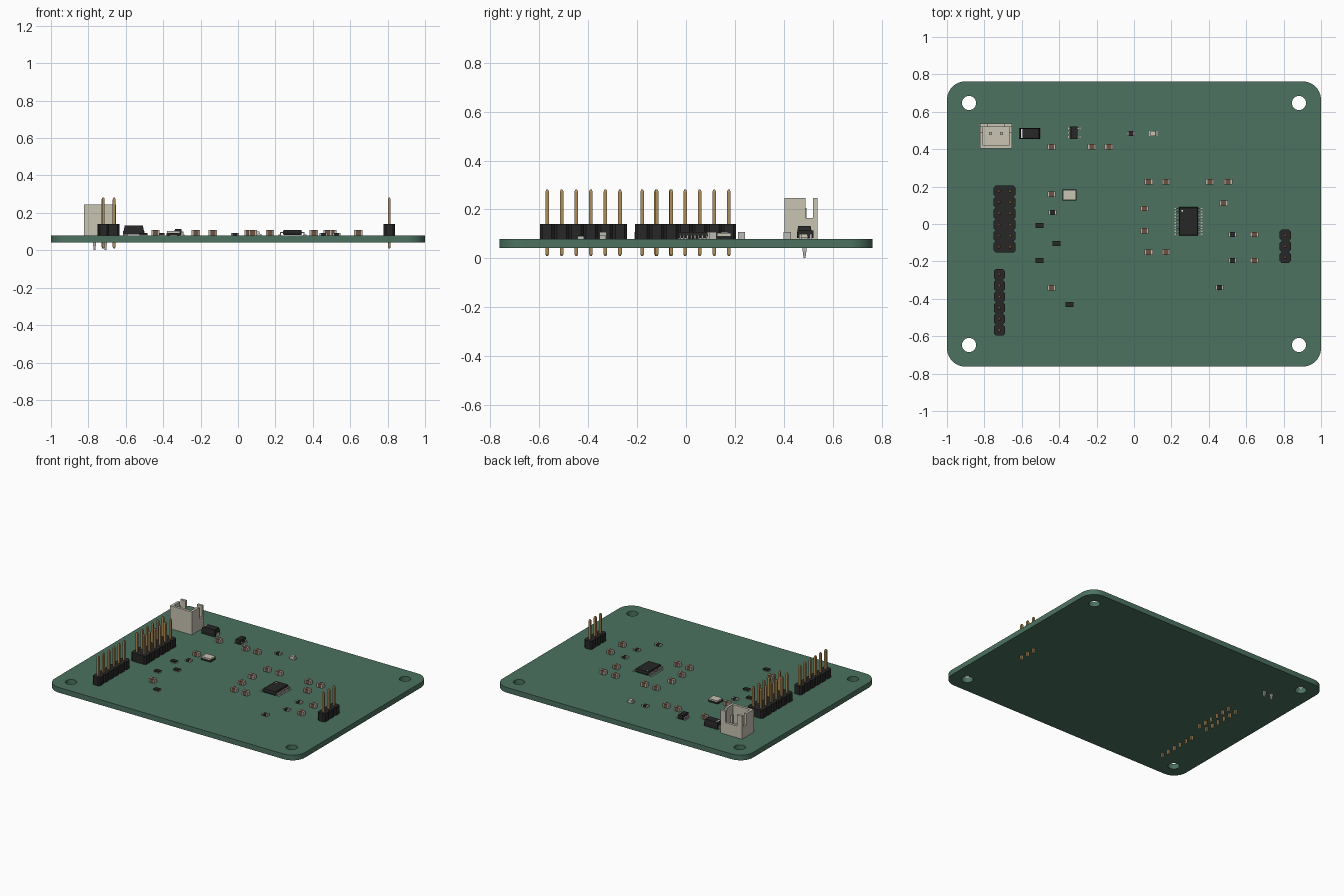
import bpy, bmesh, math
from mathutils import Matrix, Vector

if "Cube" in bpy.data.objects:
    bpy.data.objects.remove(bpy.data.objects["Cube"])


def material(name, rgb):
    m = bpy.data.materials.new(name)
    m.diffuse_color = (*rgb, 1)
    m.use_nodes = True
    m.node_tree.nodes["Principled BSDF"].inputs["Base Color"].default_value = m.diffuse_color
    return m


GREEN = material("board green", (0.072, 0.168, 0.119))
BLACK = material("plastic black", (0.021, 0.020, 0.020))
GOLD = material("pin gold", (0.42, 0.27, 0.10))
CREAM = material("connector cream", (0.58, 0.55, 0.45))
SILVER = material("solder silver", (0.50, 0.49, 0.46))
BROWN = material("ceramic brown", (0.15, 0.085, 0.05))
WHITE = material("marking white", (0.78, 0.78, 0.75))

TOP, THICK, PITCH = 0.08, 0.0375, 0.0595


class Part:
    """Collects solids of several materials into one object."""

    def __init__(self, name):
        self.name, self.bm, self.mats = name, bmesh.new(), []

    def paint(self, verts, mat):
        if mat not in self.mats:
            self.mats.append(mat)
        for f in {f for v in verts for f in v.link_faces}:
            f.material_index = self.mats.index(mat)

    def box(self, mat, x0, x1, y0, y1, z0, z1, top=(1, 1), bottom=(1, 1)):
        c = Vector(((x0 + x1) / 2, (y0 + y1) / 2, (z0 + z1) / 2))
        vs = bmesh.ops.create_cube(self.bm, size=1)["verts"]
        for v in vs:
            s = top if v.co.z > 0 else bottom
            v.co = c + Vector((v.co.x * (x1 - x0) * s[0], v.co.y * (y1 - y0) * s[1],
                               v.co.z * (z1 - z0)))
        self.paint(vs, mat)

    def prism(self, mat, outline, z0, z1):
        lo = [self.bm.verts.new((x, y, z0)) for x, y in outline]
        hi = [self.bm.verts.new((x, y, z1)) for x, y in outline]
        n = len(lo)
        self.bm.faces.new(lo[::-1])
        self.bm.faces.new(hi)
        for i in range(n):
            self.bm.faces.new((lo[i], lo[(i + 1) % n], hi[(i + 1) % n], hi[i]))
        self.paint(lo + hi, mat)

    def finish(self, loc=(0, 0, 0), turn=0):
        me = bpy.data.meshes.new(self.name)
        self.bm.to_mesh(me)
        self.bm.free()
        for m in self.mats:
            me.materials.append(m)
        ob = bpy.data.objects.new(self.name, me)
        bpy.context.collection.objects.link(ob)
        ob.matrix_world = Matrix.Translation(loc) @ Matrix.Rotation(turn, 4, "Z")
        return ob


def arc(cx, cy, r, a0, a1, n):
    return [(cx + r * math.cos(a0 + (a1 - a0) * i / n),
             cy + r * math.sin(a0 + (a1 - a0) * i / n)) for i in range(n + 1)]


# Board: rounded outline with four mounting holes
def board():
    w, h, r = 1.0, 0.763, 0.1
    outline = []
    for k, (sx, sy) in enumerate([(1, 1), (-1, 1), (-1, -1), (1, -1)]):
        outline += arc(sx * (w - r), sy * (h - r), r, k * math.pi / 2, (k + 1) * math.pi / 2, 10)
    loops = [outline] + [arc(sx * 0.882, sy * 0.647, 0.038, 0, 2 * math.pi, 32)[:-1]
                         for sx in (-1, 1) for sy in (-1, 1)]
    cu = bpy.data.curves.new("board", "CURVE")
    cu.dimensions, cu.fill_mode, cu.extrude = "2D", "BOTH", THICK / 2
    for pts in loops:
        sp = cu.splines.new("POLY")
        sp.points.add(len(pts) - 1)
        for p, (x, y) in zip(sp.points, pts):
            p.co = (x, y, 0, 1)
        sp.use_cyclic_u = True
    cu.materials.append(GREEN)
    ob = bpy.data.objects.new("board", cu)
    bpy.context.collection.objects.link(ob)
    ob.location.z = TOP - THICK / 2
    bpy.context.view_layer.objects.active = ob
    ob.select_set(True)
    bpy.ops.object.convert(target="MESH")
    bpy.ops.object.shade_smooth_by_angle(angle=math.radians(30))


# Pin header: chamfered black segments with square gold pins
def header(name, x, y_first, cols, rows):
    p = Part(name)
    hw, hh, c = cols * PITCH / 2, PITCH / 2, 0.011
    for j in range(rows):
        y = -j * PITCH
        p.prism(BLACK, [(-hw + c, y - hh), (hw - c, y - hh), (hw, y - hh + c), (hw, y + hh - c),
                        (hw - c, y + hh), (-hw + c, y + hh), (-hw, y + hh - c),
                        (-hw, y - hh + c)], TOP, TOP + 0.06)
        for i in range(cols):
            px, s = (i - (cols - 1) / 2) * PITCH, 0.0075
            p.box(GOLD, px - s, px + s, y - s, y + s, 0.018, 0.272)
            p.box(GOLD, px - s, px + s, y - s, y + s, 0.272, 0.281, top=(.5, .5))
            p.box(GOLD, px - s, px + s, y - s, y + s, 0.010, 0.018, bottom=(.5, .5))
    p.finish((x, y_first, 0))


# Power connector: open shroud, notched sides, cut-down rear wall, two pins
def connector():
    p = Part("power_connector")
    w, y0, y1, t, z1 = 0.0865, 0.403, 0.537, 0.018, 0.246
    p.box(CREAM, -w, w, y0, y1, TOP, 0.115)                      # floor
    p.box(CREAM, -w, w, y0, y0 + t, 0.115, z1)                   # front wall
    p.box(CREAM, -w + 0.04, w - 0.04, y1 - t, y1, 0.115, 0.165)  # low rear wall
    for s in (-1, 1):
        a, b = sorted((s * w, s * (w - t)))
        p.box(CREAM, a, b, y0 + t, 0.489, 0.115, z1)             # side wall
        p.box(CREAM, a, b, 0.489, y1 - t, 0.115, 0.165)          # side notch sill
        a, b = sorted((s * w, s * (w - 0.04)))
        p.box(CREAM, a, b, y1 - t, y1, 0.115, z1)                # rear corner post
        px, r = s * 0.0292, 0.0075
        p.box(SILVER, px - r, px + r, 0.477, 0.492, 0.03, 0.205)
        p.box(SILVER, px - r, px + r, 0.477, 0.492, 0.001, 0.03, bottom=(.6, .5))
    p.finish((-0.738, 0, 0))


# Two-terminal chip: body between metal end caps
def chip(name, x, y, body, length, width, height, turn=0):
    p = Part(name)
    l, w, cap = length / 2, width / 2, length * 0.2
    p.box(body, -l + cap, l - cap, -w, w, 0, height)
    for a, b in ((-l, -l + cap), (l - cap, l)):
        p.box(SILVER, a, b, -w, w, 0, height)
    p.finish((x, y, TOP), turn)


# Gull-wing lead made of foot, riser and shoulder
def lead(p, s, y, x_body, x_tip, half, h):
    mid = (x_body + x_tip) / 2
    for xa, xb, z0, z1 in ((mid - .003, x_tip, 0, .004), (mid - .003, mid + .002, 0, h),
                           (x_body - .002, mid + .002, h - .004, h)):
        a, b = sorted((s * xa, s * xb))
        p.box(SILVER, a, b, y - half, y + half, z0, z1)


def gull_package(name, x, y, w, l, height, tip, rows, half):
    p = Part(name)
    mid = height * 0.52
    p.box(BLACK, -w, w, -l, l, 0.003, mid, bottom=(.93, .95))
    p.box(BLACK, -w, w, -l, l, mid, height, top=(.93, .95))
    for s, ys in zip((-1, 1), rows):
        for ly in ys:
            lead(p, s, ly, w, tip, half, mid + 0.002)
    return p, (x, y, TOP)


board()
header("double_header", -0.692, 0.175, 2, 6)
header("side_header", -0.72, -0.27, 1, 6)
header("small_header", 0.809, -0.06, 1, 3)
connector()

# Microcontroller with twenty leads and a pin-one dot
rows = [(i - 4.5) * 0.0152 for i in range(10)]
p, loc = gull_package("main_chip", 0.291, 0.014, 0.0515, 0.076, 0.028, 0.075, (rows, rows), 0.0035)
p.prism(WHITE, arc(-0.033, 0.056, 0.005, 0, 2 * math.pi, 12)[:-1], 0.027, 0.0285)
p.finish(loc)

# Five-lead regulator
p, loc = gull_package("regulator", -0.32, 0.488, 0.019, 0.034, 0.034, 0.034,
                      ((-.022, 0, .022), (-.022, .022)), 0.005)
p.finish(loc)

# Diode with cathode stripe and side terminals
p = Part("diode")
p.box(BLACK, -.054, .054, -.03, .03, 0.004, 0.024)
p.box(BLACK, -.054, .054, -.03, .03, 0.024, 0.052, top=(.9, .86))
p.box(WHITE, -.046, -.038, -.025, .025, 0.048, 0.053)
for s in (-1, 1):
    a, b = sorted((s * 0.035, s * 0.058))
    p.box(SILVER, a, b, -.018, .018, 0, 0.024)
p.finish((-0.557, 0.484, TOP))

# Crystal: dark base with a pale lid
p = Part("crystal")
p.box(BLACK, -.037, .037, -.03, .03, 0, 0.012)
p.box(CREAM, -.035, .035, -.028, .028, 0.012, 0.023)
p.finish((-0.345, 0.155, TOP))

# Ceramic capacitors
for x, y in [(-.441, .414), (-.225, .414), (-.134, .414), (-.441, .158), (.078, .227),
             (.171, .227), (.406, .227), (.503, .227), (.479, .11), (.056, .083),
             (.056, -.035), (.078, -.152), (.171, -.152), (.644, -.056), (.644, -.195),
             (-.441, -.34)]:
    chip("capacitor", x, y, BROWN, 0.045, 0.029, 0.028)

# Resistors with end caps
for x, y in [(-.016, .484), (-.436, .061), (.527, -.056), (.527, -.195), (.457, -.34)]:
    chip("resistor", x, y, BLACK, 0.043, 0.028, 0.013)

# Plain dark resistors: black top over thin metal ends
for x, y in [(-.505, -.008), (-.414, -.104), (-.505, -.195), (-.345, -.43)]:
    p = Part("dark_resistor")
    p.box(SILVER, -.0215, .0215, -.0135, .0135, 0, 0.009)
    p.box(BLACK, -.021, .021, -.014, .014, 0.003, 0.013)
    p.finish((x, y, TOP))

# Indicator light
p = Part("indicator_light")
p.box(SILVER, -.023, .023, -.014, .014, 0, 0.008)
p.box(CREAM, -.015, .015, -.014, .014, 0.008, 0.02, top=(.9, .9))
p.finish((0.102, 0.484, TOP))
